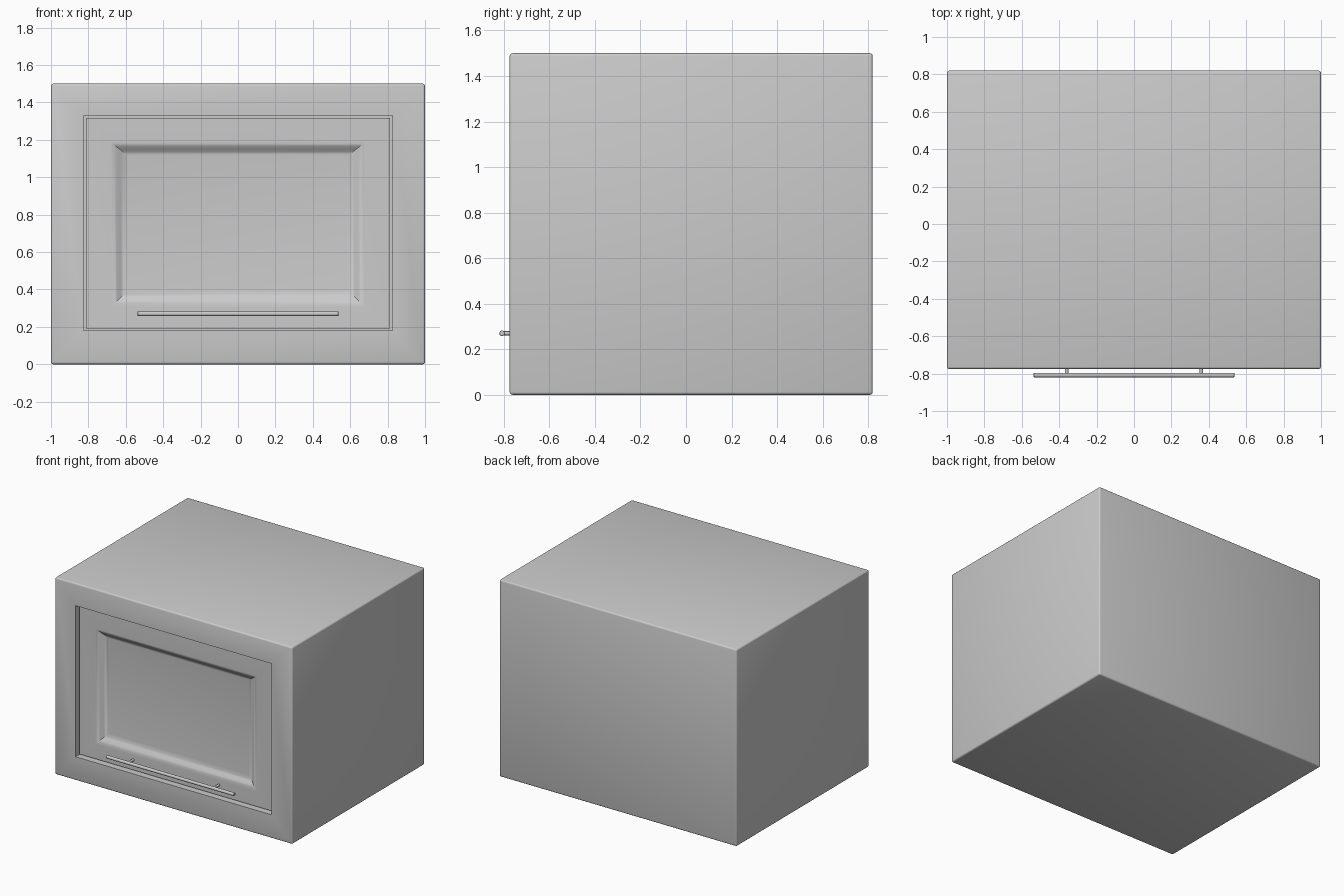
import bpy, bmesh, math

if "Cube" in bpy.data.objects:
    bpy.data.objects.remove(bpy.data.objects["Cube"])


def finish(name, bm):
    bmesh.ops.recalc_face_normals(bm, faces=bm.faces)
    mesh = bpy.data.meshes.new(name)
    bm.to_mesh(mesh)
    bm.free()
    obj = bpy.data.objects.new(name, mesh)
    bpy.context.collection.objects.link(obj)
    bpy.ops.object.select_all(action='DESELECT')
    obj.select_set(True)
    bpy.context.view_layer.objects.active = obj
    bpy.ops.object.shade_smooth_by_angle(angle=math.radians(30))
    return obj


def nested_rects(rings):
    """Bridge a series of rectangles (half width, z0, z1, y) and cap both ends."""
    bm = bmesh.new()
    loops = [[bm.verts.new(p) for p in ((-w, y, a), (w, y, a), (w, y, b), (-w, y, b))]
             for w, a, b, y in rings]
    for p, q in zip(loops, loops[1:]):
        for i in range(4):
            j = (i + 1) % 4
            bm.faces.new((p[i], p[j], q[j], q[i]))
    bm.faces.new(loops[0])
    bm.faces.new(loops[-1])
    return bm, loops


def rod(name, start, end, radius, bevel=0.0):
    bpy.ops.mesh.primitive_cylinder_add(vertices=24, radius=radius, depth=(end - start).length,
                                        location=(start + end) / 2)
    obj = bpy.context.object
    obj.name = name
    obj.rotation_euler = (end - start).to_track_quat('Z', 'Y').to_euler()
    if bevel:
        mod = obj.modifiers.new("edge_round", 'BEVEL')
        mod.width = bevel
        mod.segments = 2
    bpy.ops.object.shade_smooth_by_angle(angle=math.radians(30))


from mathutils import Vector

FRONT, BACK = -0.775, 0.82
DOOR_Y = FRONT + 0.03

# Cabinet body with door opening, outer edges rounded
bm, loops = nested_rects([
    (1.0, 0.0, 1.5, BACK),
    (1.0, 0.0, 1.5, FRONT),
    (0.825, 0.18, 1.33, FRONT),
    (0.825, 0.18, 1.33, FRONT + 0.09),
])
outer = set(loops[0] + loops[1])
edges = [e for e in bm.edges if set(e.verts) <= outer]
bmesh.ops.bevel(bm, geom=edges, offset=0.012, segments=3, profile=0.5, affect='EDGES')
finish("cabinet_body", bm)

# Door with softly sloped recessed panel
rings = [(0.813, 0.192, 1.318, FRONT + 0.09), (0.813, 0.192, 1.318, DOOR_Y)]
steps = 8
for k in range(steps + 1):
    t = k / steps
    s = t * t * (3 - 2 * t)
    rings.append((0.68 - 0.09 * t, 0.305 + 0.09 * t, 1.187 - 0.07 * t, DOOR_Y + 0.035 * s))
bm, _ = nested_rects(rings)
finish("door", bm)

# Handle bar and its two posts
BAR_Y, BAR_Z = -0.808, 0.27
rod("handle_bar", Vector((-0.537, BAR_Y, BAR_Z)), Vector((0.537, BAR_Y, BAR_Z)), 0.012, 0.003)
for side in (-1, 1):
    x = 0.36 * side
    rod("handle_post", Vector((x, DOOR_Y + 0.01, BAR_Z)), Vector((x, BAR_Y, BAR_Z)), 0.009)
